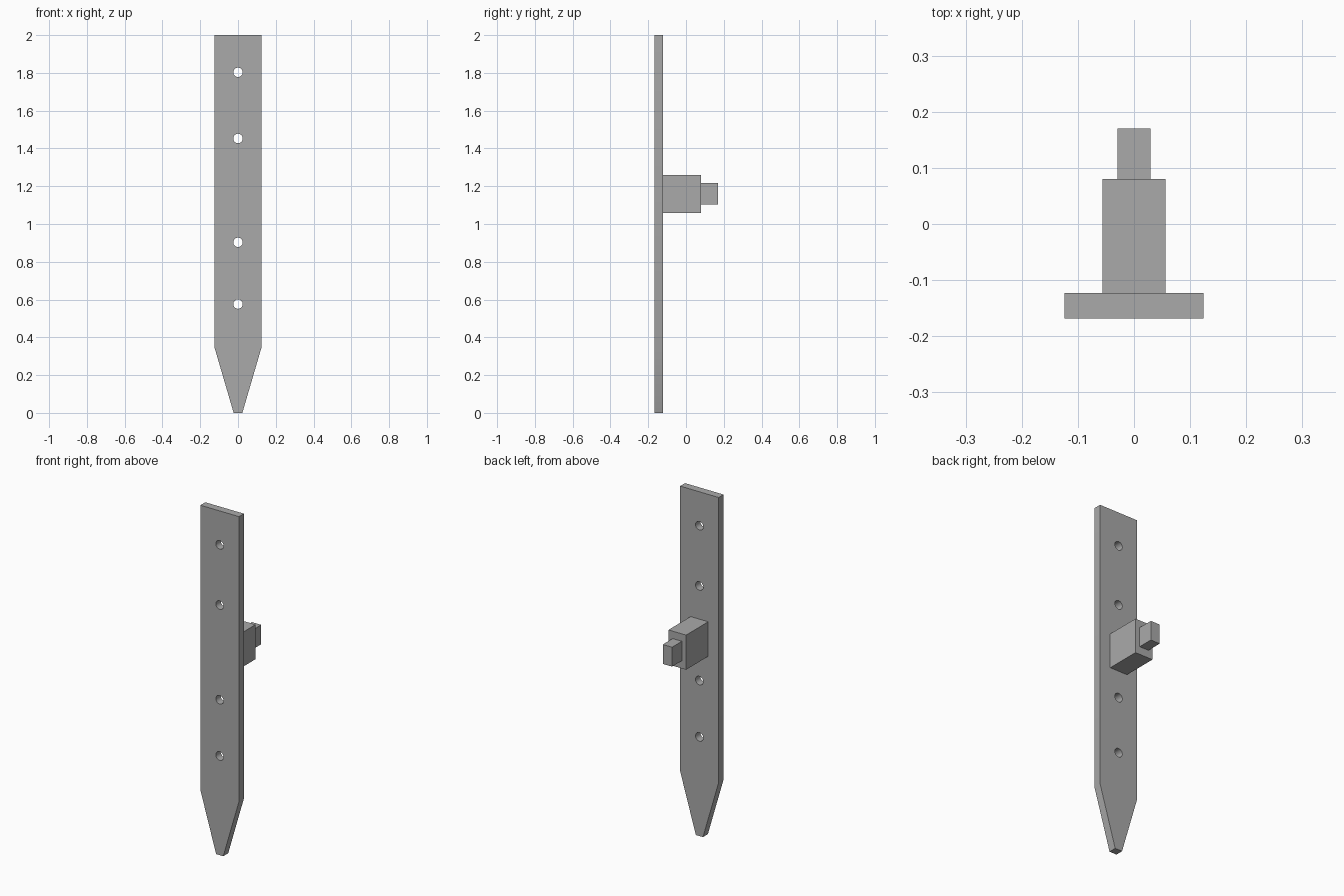
import bpy
import bmesh
from math import radians
from mathutils import Matrix, Vector

cube = bpy.data.objects.get("Cube")
if cube:
    bpy.data.objects.remove(cube, do_unlink=True)

FRONT, BACK = -0.168, -0.123   # plate faces along y

steel = bpy.data.materials.new("grey steel")
steel.use_nodes = True
GREY = (0.4, 0.4, 0.4, 1)
steel.diffuse_color = GREY
steel.node_tree.nodes["Principled BSDF"].inputs["Base Color"].default_value = GREY


def add_object(name, bm):
    bmesh.ops.recalc_face_normals(bm, faces=bm.faces)
    mesh = bpy.data.meshes.new(name)
    bm.to_mesh(mesh)
    bm.free()
    mesh.materials.append(steel)
    obj = bpy.data.objects.new(name, mesh)
    bpy.context.collection.objects.link(obj)
    return obj


def box(name, half_width, y0, y1, z0, z1):
    bm = bmesh.new()
    place = Matrix.Translation((0, (y0 + y1) / 2, (z0 + z1) / 2))
    size = Matrix.Diagonal((2 * half_width, y1 - y0, z1 - z0, 1))
    bmesh.ops.create_cube(bm, size=1, matrix=place @ size)
    return add_object(name, bm)


# Pointed plate: mirrored outline, extruded backwards
half = [(0.023, 0), (0.124, 0.345), (0.124, 2)]
outline = half + [(-x, z) for x, z in reversed(half)]
bm = bmesh.new()
face = bm.faces.new([bm.verts.new((x, FRONT, z)) for x, z in outline])
extruded = bmesh.ops.extrude_face_region(bm, geom=[face])["geom"]
moved = [v for v in extruded if isinstance(v, bmesh.types.BMVert)]
bmesh.ops.translate(bm, verts=moved, vec=Vector((0, BACK - FRONT, 0)))
plate = add_object("pointed_plate", bm)

# Round bolt holes through the plate
bm = bmesh.new()
for z in (0.576, 0.903, 1.453, 1.803):
    place = Matrix.Translation((0, (FRONT + BACK) / 2, z)) @ Matrix.Rotation(radians(90), 4, "X")
    bmesh.ops.create_cone(bm, cap_ends=True, segments=32, radius1=0.025,
                          radius2=0.025, depth=0.2, matrix=place)
cutter = add_object("hole_cutter", bm)
cutter.hide_render = True
cut = plate.modifiers.new("bolt holes", "BOOLEAN")
cut.operation = "DIFFERENCE"
cut.solver = "EXACT"
cut.object = cutter
bpy.context.view_layer.objects.active = plate
plate.select_set(True)
bpy.ops.object.modifier_apply(modifier=cut.name)
bpy.data.objects.remove(cutter, do_unlink=True)
bpy.ops.object.shade_smooth_by_angle(angle=radians(30))

# Stepped stub on the back
box("mounting_block", 0.0565, BACK, 0.08, 1.059, 1.26)
box("end_peg", 0.0295, 0.08, 0.17, 1.104, 1.217)
